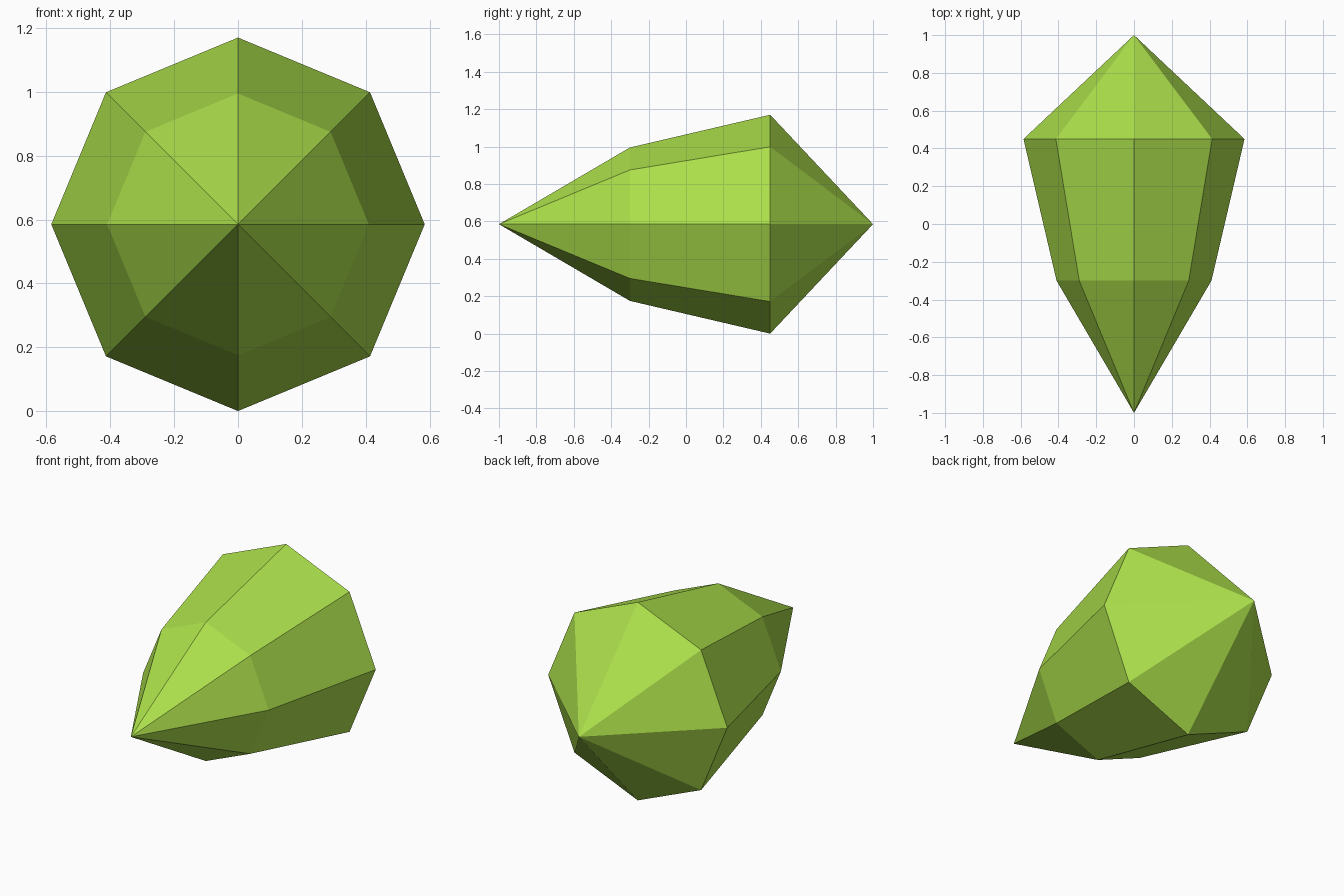
import bpy
import bmesh
import math

if "Cube" in bpy.data.objects:
    bpy.data.objects.remove(bpy.data.objects["Cube"])

SIDES = 8
AXIS_Z = 0.585

# Flat green colour
green = bpy.data.materials.new("lime green")
green.diffuse_color = (0.41, 0.74, 0.07, 1.0)
green.use_nodes = True
green.node_tree.nodes["Principled BSDF"].inputs["Base Color"].default_value = green.diffuse_color

bm = bmesh.new()


def ring(y, radius):
    """Octagonal ring around the y axis."""
    return [bm.verts.new((radius * math.cos(2 * math.pi * i / SIDES), y,
                          AXIS_Z + radius * math.sin(2 * math.pi * i / SIDES)))
            for i in range(SIDES)]


# Pointed front tip, two rings and a pointed back tip
front_tip = bm.verts.new((0, -1, AXIS_Z))
front_ring = ring(-0.3, 0.41)
back_ring = ring(0.45, 0.585)
back_tip = bm.verts.new((0, 1, AXIS_Z))

# Facets
for i in range(SIDES):
    j = (i + 1) % SIDES
    bm.faces.new((front_tip, front_ring[i], front_ring[j]))
    bm.faces.new((front_ring[i], back_ring[i], back_ring[j], front_ring[j]))
    bm.faces.new((back_ring[i], back_tip, back_ring[j]))
bmesh.ops.recalc_face_normals(bm, faces=bm.faces[:])

mesh = bpy.data.meshes.new("crystal")
bm.to_mesh(mesh)
bm.free()
mesh.materials.append(green)
bpy.context.collection.objects.link(bpy.data.objects.new("crystal", mesh))
